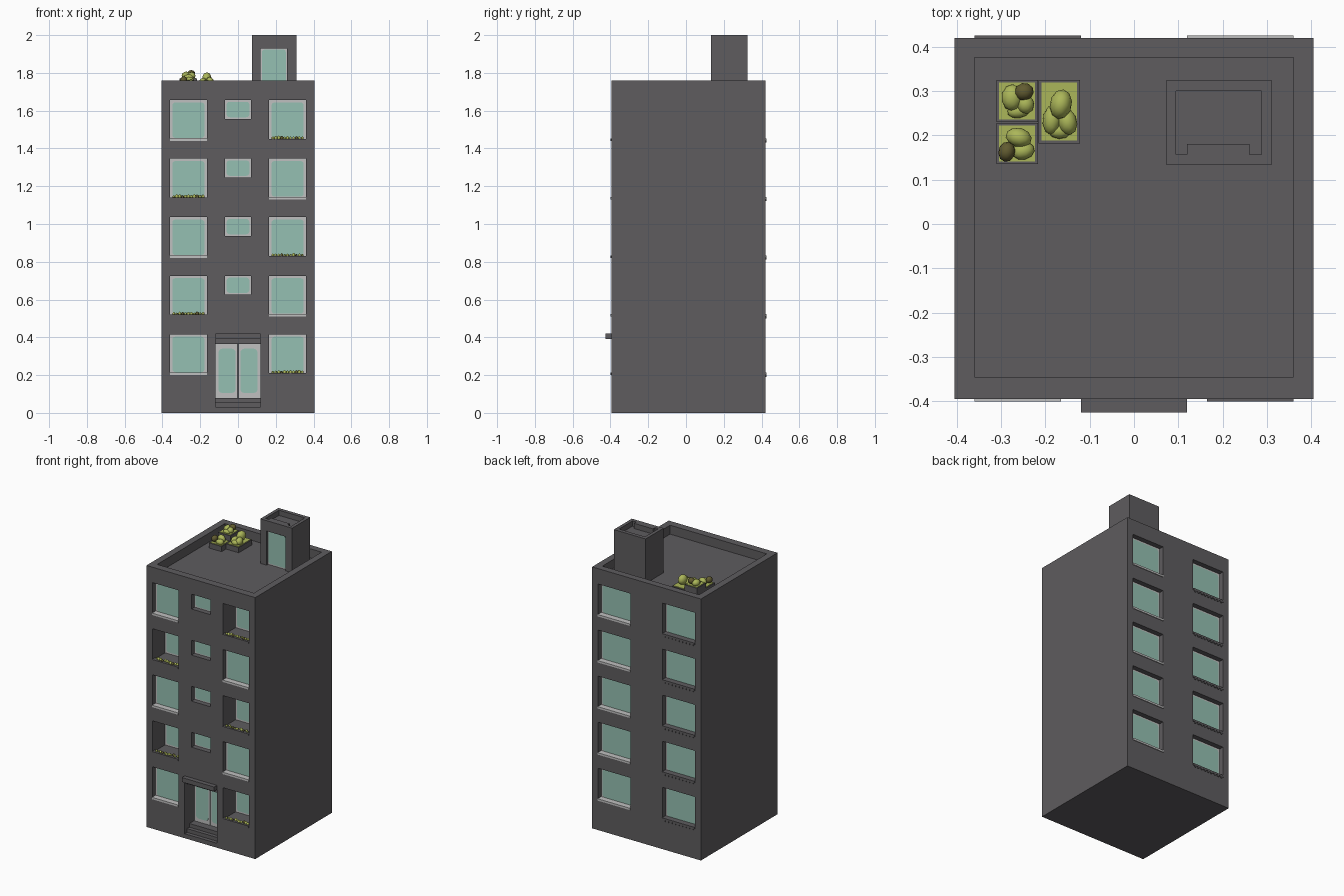
import bpy, bmesh, math, random
from mathutils import Matrix, Vector

if "Cube" in bpy.data.objects:
    bpy.data.objects.remove(bpy.data.objects["Cube"])

random.seed(4)

def mat(name, r, g, b):
    m = bpy.data.materials.new(name)
    m.diffuse_color = (r, g, b, 1)
    m.use_nodes = True
    m.node_tree.nodes["Principled BSDF"].inputs["Base Color"].default_value = m.diffuse_color
    return m

WALL = mat("charcoal wall", 0.112, 0.107, 0.114)
GLASS = mat("teal glass", 0.30, 0.53, 0.445)
FRAME = mat("light grey frame", 0.53, 0.53, 0.53)
LEAF = mat("leaf green", 0.41, 0.47, 0.10)
BROWN = mat("olive brown", 0.12, 0.105, 0.03)

def box(bm, x0, x1, y0, y1, z0, z1):
    m = Matrix.Translation(((x0 + x1) / 2, (y0 + y1) / 2, (z0 + z1) / 2))
    m = m @ Matrix.Diagonal((x1 - x0, y1 - y0, z1 - z0, 1))
    bmesh.ops.create_cube(bm, size=1, matrix=m)

def blob(bm, x, y, z, sx, sy, sz, sub=2):
    rot = Matrix.Rotation(random.uniform(-0.3, 0.3), 4, 'Z')
    m = Matrix.Translation((x, y, z)) @ rot @ Matrix.Diagonal((sx, sy, sz, 1))
    bmesh.ops.create_icosphere(bm, subdivisions=sub, radius=1, matrix=m)

def pane(bm, x0, x1, z0, z1, y, s, r=0.018):
    """Rounded glass plate at depth y, facing s (-1 front, 1 back)."""
    pts = []
    for cx, cz, a0 in ((x1 - r, z1 - r, 0), (x0 + r, z1 - r, 90), (x0 + r, z0 + r, 180), (x1 - r, z0 + r, 270)):
        for k in range(4):
            a = math.radians(a0 + 30 * k)
            pts.append(bm.verts.new((cx + r * math.cos(a), y, cz + r * math.sin(a))))
    f = bm.faces.new(pts)
    new = bmesh.ops.extrude_face_region(bm, geom=[f])["geom"]
    bmesh.ops.translate(bm, vec=(0, s * 0.004, 0), verts=[v for v in new if isinstance(v, bmesh.types.BMVert)])

def finish(name, bm, material, smooth=False):
    bmesh.ops.recalc_face_normals(bm, faces=bm.faces)
    me = bpy.data.meshes.new(name)
    for f in bm.faces:
        f.smooth = smooth
    bm.to_mesh(me)
    bm.free()
    me.materials.append(material)
    ob = bpy.data.objects.new(name, me)
    bpy.context.collection.objects.link(ob)
    return ob

def carve(ob, bm):
    """Cut all boxes in bm out of ob."""
    cutter = finish("cutter", bm, WALL)
    cutter.hide_render = True
    mod = ob.modifiers.new("cut", 'BOOLEAN')
    mod.operation, mod.solver, mod.object = 'DIFFERENCE', 'EXACT', cutter
    bpy.context.view_layer.objects.active = ob
    bpy.ops.object.modifier_apply(modifier="cut")
    bpy.data.objects.remove(cutter)

W, YF, YB, ROOF, TOP = 0.405, -0.395, 0.42, 1.70, 1.76
cut, frames, panes = bmesh.new(), bmesh.new(), bmesh.new()
sills, dark_sills, troughs = bmesh.new(), bmesh.new(), bmesh.new()
plants, dry = bmesh.new(), bmesh.new()

def window(x0, x1, z0, z1, depth, s, border=0.012):
    """Niche in the wall with a frame plate and rounded glass at its back."""
    face = YF if s < 0 else YB
    back = face - s * depth
    ys = sorted((face + s * 0.02, back))
    box(cut, x0, x1, ys[0], ys[1], z0, z1)
    ys = sorted((back - s * 0.002, back + s * 0.006))
    box(frames, x0, x1, ys[0], ys[1], z0, z1)
    pane(panes, x0 + border, x1 - border, z0 + border, z1 - border, back + s * 0.006, s)

# Windows floor by floor
for i in range(5):
    z0 = 0.203 + 0.31 * i
    z1 = z0 + 0.213
    for side in (-1, 1):
        a, b = sorted((side * 0.165, side * 0.36))
        planted = (i % 2 == 0) == (side > 0)
        window(a, b, z0, z1, 0.14 if planted else 0.04, -1)
        if planted:
            box(troughs, a, b, YF - 0.005, YF + 0.03, z0 - 0.003, z0 + 0.008)
            for k in range(11):
                x = a + 0.02 + (b - a - 0.04) * k / 10
                r = random.uniform(0.007, 0.011)
                blob(dry if k in (3, 8) else plants, x, YF + random.uniform(0.008, 0.022),
                     z0 + 0.012, r, r, r * random.uniform(0.8, 1.3), 1)
        else:
            box(sills, a, b, YF - 0.005, YF + 0.036, z0 - 0.003, z0 + 0.01)
        # Back windows
        a, b = sorted((side * 0.12, side * 0.36))
        window(a, b, z0, z1, 0.04, 1)
        box(sills if side > 0 else dark_sills, a, b, YB - 0.036, YB + 0.005, z0 - 0.003, z0 + 0.01)
        if side < 0:
            for k in range(9):
                x = a + 0.016 + 0.026 * k
                box(dark_sills, x - 0.006, x + 0.006, YB - 0.001, YB + 0.005, z0 - 0.012, z0 - 0.003)
    if i:
        window(-0.07, 0.07, z1 - 0.1, z1, 0.04, -1, 0.009)

# Entrance recess and roof pocket
box(cut, -0.12, 0.12, YF - 0.02, YF + 0.12, 0.03, 0.39)
box(cut, -0.36, 0.36, -0.345, 0.375, ROOF, TOP + 0.02)

body = bmesh.new()
box(body, -W, W, YF, YB, 0, TOP)
body = finish("building_walls", body, WALL)
carve(body, cut)

# Entrance: steps, lintel and canopy
ent = bmesh.new()
box(ent, -0.12, 0.12, YF + 0.025, YF + 0.12, 0.03, 0.055)
box(ent, -0.12, 0.12, YF + 0.05, YF + 0.12, 0.055, 0.08)
box(ent, -0.12, 0.12, YF + 0.01, YF + 0.12, 0.365, 0.39)
box(ent, -0.12, 0.12, -0.425, YF + 0.01, 0.39, 0.42)
finish("entrance_steps_and_canopy", ent, WALL)

# Double front door
for s in (-1, 1):
    a, b = sorted((s * 0.003, s * 0.119))
    box(frames, a, b, YF + 0.10, YF + 0.122, 0.08, 0.365)
    a, b = sorted((s * 0.012, s * 0.104))
    pane(panes, a, b, 0.105, 0.34, YF + 0.10, -1, 0.022)

# Stair tower on the roof
tower = bmesh.new()
box(tower, 0.073, 0.31, 0.133, 0.325, ROOF - 0.01, 2.0)
tower = finish("stair_tower", tower, WALL)
tcut = bmesh.new()
box(tcut, 0.095, 0.288, 0.157, 0.30, 1.965, 2.05)
box(tcut, 0.12, 0.26, 0.10, 0.155, ROOF, 1.93)
carve(tower, tcut)
head = bmesh.new()
box(head, 0.12, 0.26, 0.156, 0.18, 1.95, 2.0)
finish("tower_door_head", head, WALL)
box(frames, 0.12, 0.26, 0.149, 0.157, ROOF, 1.93)
pane(panes, 0.127, 0.253, ROOF + 0.01, 1.923, 0.149, -1, 0.012)

# Roof planters: x0, x1, y0, y1, top, then bushes
soil, boxes, bushes, dead = bmesh.new(), bmesh.new(), bmesh.new(), bmesh.new()
for x0, x1, y0, y1, z in ((-0.31, -0.217, 0.23, 0.325, 1.77),
                          (-0.31, -0.217, 0.135, 0.228, 1.735),
                          (-0.215, -0.122, 0.182, 0.325, 1.735)):
    box(boxes, x0, x1, y0, y1, ROOF - 0.005, z)
    box(soil, x0 + 0.006, x1 - 0.006, y0 + 0.006, y1 - 0.006, z - 0.005, z + 0.003)
for x, y, z, sx, sy, sz in ((-0.275, 0.285, 1.785, 0.024, 0.03, 0.022),
                            (-0.245, 0.27, 1.785, 0.02, 0.022, 0.02),
                            (-0.26, 0.255, 1.778, 0.026, 0.016, 0.014),
                            (-0.26, 0.195, 1.752, 0.03, 0.022, 0.028),
                            (-0.25, 0.165, 1.745, 0.026, 0.02, 0.02),
                            (-0.165, 0.27, 1.77, 0.025, 0.034, 0.033),
                            (-0.185, 0.235, 1.75, 0.021, 0.034, 0.024),
                            (-0.15, 0.23, 1.752, 0.022, 0.03, 0.026),
                            (-0.168, 0.21, 1.745, 0.026, 0.018, 0.018)):
    blob(bushes, x, y, z, sx, sy, sz)
blob(dead, -0.248, 0.298, 1.795, 0.022, 0.02, 0.02)
blob(dead, -0.287, 0.163, 1.76, 0.019, 0.023, 0.022)
finish("roof_planter_boxes", boxes, WALL)
finish("roof_planter_grass", soil, LEAF)
finish("roof_bushes", bushes, LEAF, True)
finish("roof_dry_bushes", dead, BROWN, True)

finish("window_and_door_frames", frames, FRAME)
finish("glass_panes", panes, GLASS)
finish("light_sills", sills, FRAME)
finish("dark_back_sills", dark_sills, WALL)
finish("balcony_troughs", troughs, WALL)
finish("balcony_plants", plants, LEAF, True)
finish("balcony_dry_plants", dry, BROWN, True)
